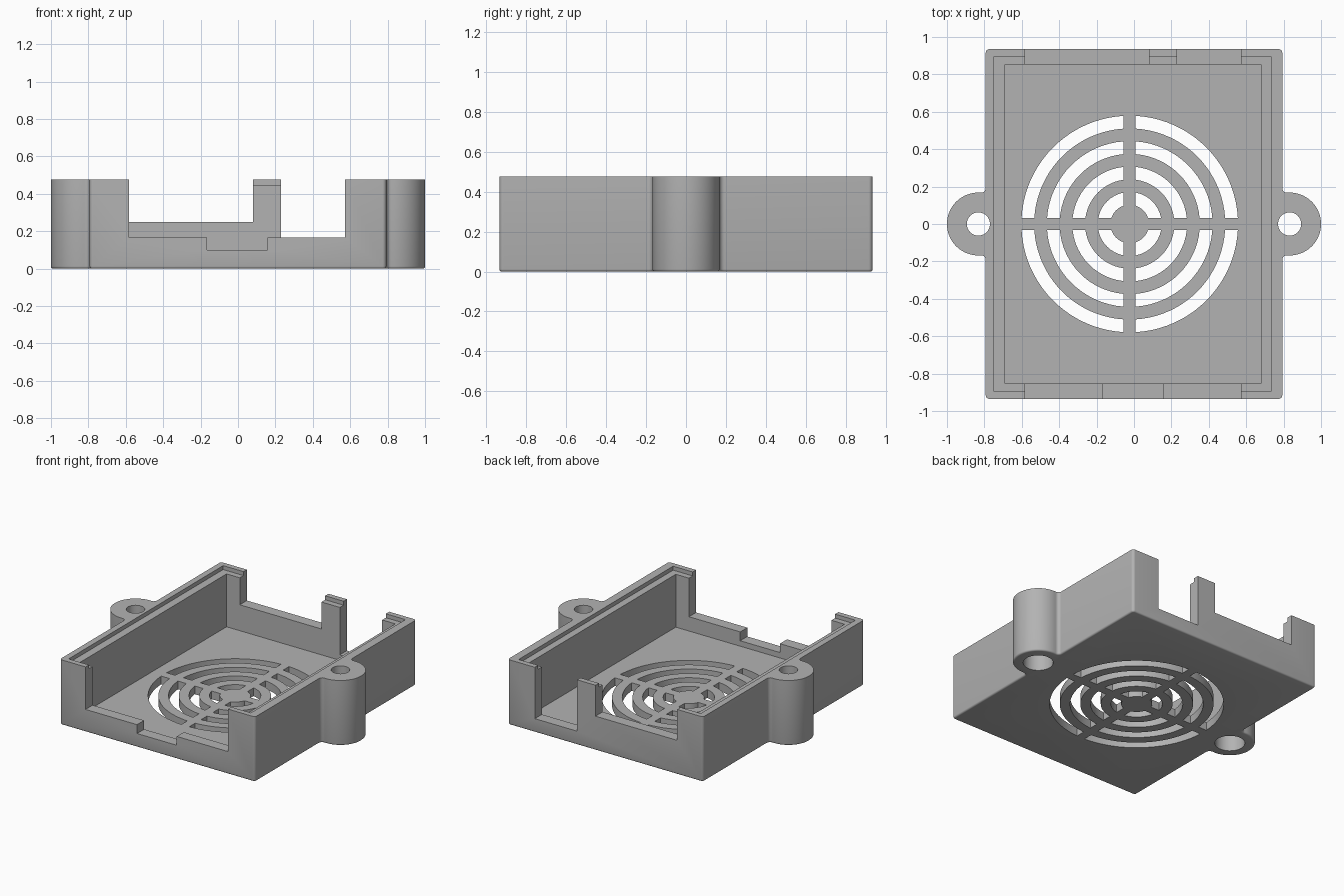
import bpy, bmesh
from math import sin, cos, asin, atan2, pi, sqrt

if "Cube" in bpy.data.objects:
    bpy.data.objects.remove(bpy.data.objects["Cube"], do_unlink=True)

HALF_X, HALF_Y, HEIGHT = 0.793, 0.935, 0.477
CORNER, EAR_X, EAR_R, FILLET = 0.02, 0.832, 0.168, 0.025
FLOOR = 0.06
GRILL_X, SPOKE = -0.023, 0.032

grey = bpy.data.materials.new("plastic grey")
grey.use_nodes = True
grey.diffuse_color = (0.45, 0.45, 0.45, 1)
grey.node_tree.nodes["Principled BSDF"].inputs["Base Color"].default_value = (0.45, 0.45, 0.45, 1)


def arc(cx, cy, r, a0, a1, n):
    return [(cx + r * cos(a0 + (a1 - a0) * i / n), cy + r * sin(a0 + (a1 - a0) * i / n))
            for i in range(n + 1)]


def prism(name, outline, z0, z1, bottom_round=0):
    """Extrude a counter-clockwise outline from z0 to z1."""
    bm = bmesh.new()
    base = bm.faces.new([bm.verts.new((x, y, z0)) for x, y in outline])
    top = bmesh.ops.extrude_face_region(bm, geom=[base], use_keep_orig=True)["geom"]
    for v in top:
        if isinstance(v, bmesh.types.BMVert):
            v.co.z = z1
    bmesh.ops.recalc_face_normals(bm, faces=bm.faces)
    if bottom_round:
        edges = [e for e in bm.edges if all(abs(v.co.z - z0) < 1e-5 for v in e.verts)]
        bmesh.ops.bevel(bm, geom=edges, offset=bottom_round, segments=3,
                        profile=0.5, affect='EDGES')
    mesh = bpy.data.meshes.new(name)
    bm.to_mesh(mesh)
    bm.free()
    obj = bpy.data.objects.new(name, mesh)
    bpy.context.scene.collection.objects.link(obj)
    mesh.materials.append(grey)
    return obj


def box(name, x0, x1, y0, y1, z0, z1=1):
    return prism(name, [(x0, y0), (x1, y0), (x1, y1), (x0, y1)], z0, z1)


# Outline: rounded rectangle with a filleted round ear on each side
fx = HALF_X + FILLET
fy = sqrt((EAR_R + FILLET) ** 2 - (fx - EAR_X) ** 2)
a = atan2(fy, fx - EAR_X)
half = arc(HALF_X - CORNER, CORNER - HALF_Y, CORNER, -pi / 2, 0, 6)
half += arc(fx, -fy, FILLET, pi, pi - a, 8)
half += arc(EAR_X, 0, EAR_R, -a, a, 40)[1:-1]
half += arc(fx, fy, FILLET, a + pi, pi, 8)
half += arc(HALF_X - CORNER, HALF_Y - CORNER, CORNER, 0, pi / 2, 6)
case = prism("fan_case", half + [(-x, -y) for x, y in half], 0, HEIGHT, 0.012)

# Cavity and the stepped recess around its rim
cutters = [box("cavity", -0.69, 0.68, -0.853, 0.853, FLOOR),
           box("rim_recess", -0.748, 0.732, -0.896, 0.896, 0.448)]

# Openings in the front and back walls
for x0, x1, side, z in [(-0.583, 0.573, -1, 0.165), (-0.165, 0.157, -1, 0.10),
                        (-0.583, 0.08, 1, 0.25), (0.23, 0.573, 1, 0.10)]:
    y0, y1 = sorted((side * 0.8, side * 1.1))
    cutters.append(box("wall_opening", x0, x1, y0, y1, z))

# Screw holes, wider from below
for x in (-EAR_X, EAR_X):
    cutters.append(prism("screw_hole", arc(x, 0, 0.062, 0, 2 * pi, 40)[:-1], -1, 1))
    cutters.append(prism("screw_head_hole", arc(x, 0, 0.1, 0, 2 * pi, 40)[:-1], -1, 0.33))

# Fan grill: four rings of slots, split by a cross of spokes
for ring in range(4):
    r0 = 0.103 + ring * 0.136
    r1 = r0 + 0.068
    s0, s1 = asin(SPOKE / r0), asin(SPOKE / r1)
    n = 8 + 4 * ring
    slot = arc(0, 0, r1, s1, pi / 2 - s1, n) + arc(0, 0, r0, pi / 2 - s0, s0, n)
    for q in range(4):
        c, s = round(cos(q * pi / 2)), round(sin(q * pi / 2))
        cutters.append(prism("grill_slot", [(GRILL_X + x * c - y * s, x * s + y * c)
                                            for x, y in slot], -0.1, 0.2))

# Cut everything, keep the result and drop the cutters
for cutter in cutters:
    cutter.hide_render = True
    mod = case.modifiers.new(cutter.name, 'BOOLEAN')
    mod.operation, mod.solver, mod.object = 'DIFFERENCE', 'EXACT', cutter
bpy.context.view_layer.update()
result = bpy.data.meshes.new_from_object(
    case.evaluated_get(bpy.context.evaluated_depsgraph_get()))
case.modifiers.clear()
case.data = result
for cutter in cutters:
    bpy.data.objects.remove(cutter, do_unlink=True)

bpy.ops.object.select_all(action='DESELECT')
case.select_set(True)
bpy.context.view_layer.objects.active = case
bpy.ops.object.shade_smooth_by_angle(angle=0.6)
